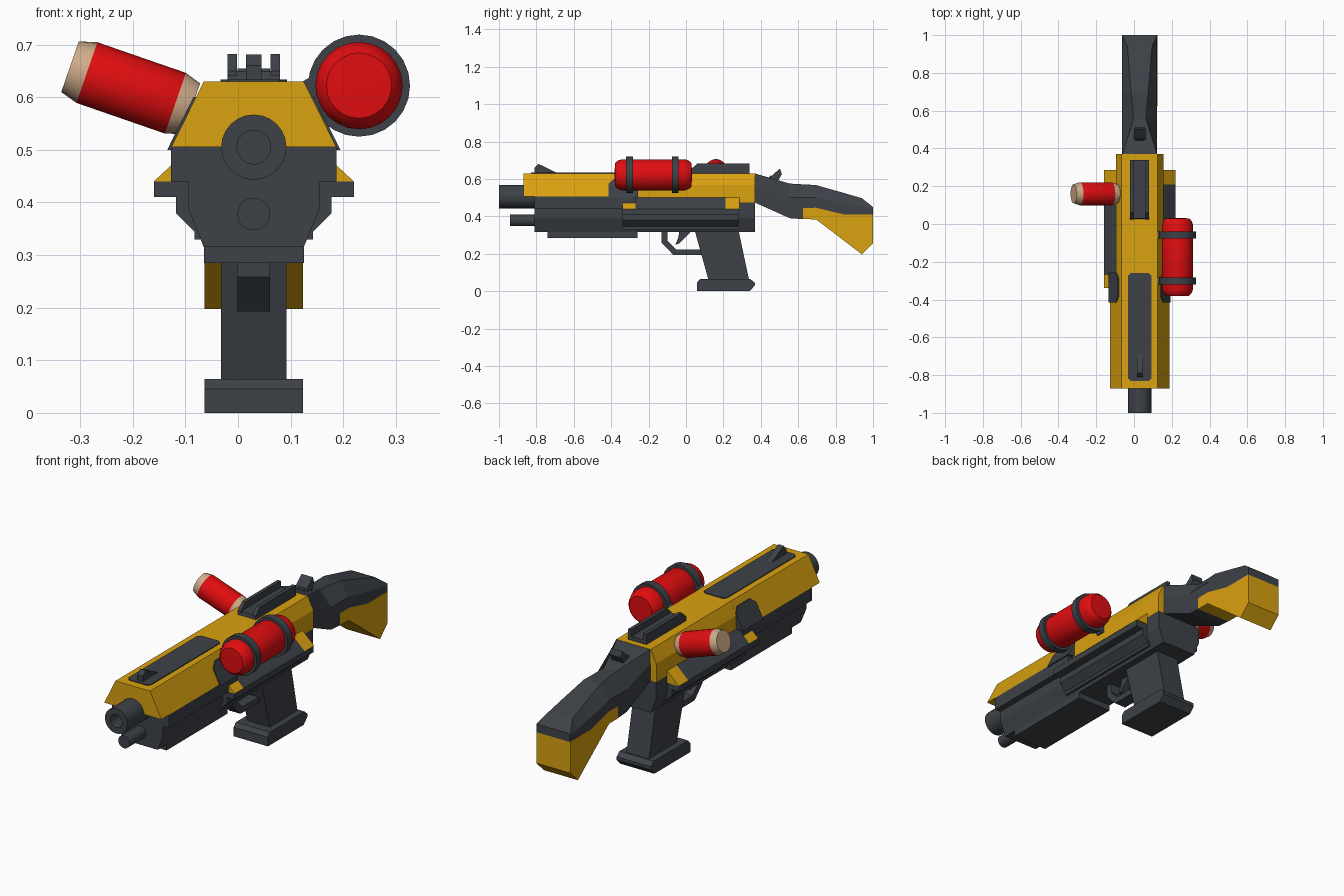
import bpy, bmesh, math
from mathutils import Vector

CX = 0.03  # centre plane of the gun


def material(name, rgb):
    m = bpy.data.materials.new(name)
    m.diffuse_color = (*rgb, 1)
    return m


DARK = material("dark grey", (0.047, 0.054, 0.064))
YELLOW = material("yellow", (0.70, 0.36, 0.005))
RED = material("red", (0.75, 0.004, 0.005))
BEIGE = material("beige", (0.62, 0.41, 0.25))
BLACK = material("near black", (0.018, 0.021, 0.024))


def finish(name, bm, mats):
    bmesh.ops.remove_doubles(bm, verts=bm.verts, dist=1e-5)
    bmesh.ops.recalc_face_normals(bm, faces=bm.faces)
    me = bpy.data.meshes.new(name)
    bm.to_mesh(me)
    bm.free()
    for m in mats:
        me.materials.append(m)
    ob = bpy.data.objects.new(name, me)
    bpy.context.collection.objects.link(ob)
    return ob


def loft(name, rings, mat):
    """Skin a list of equal-length point rings and cap both ends."""
    bm = bmesh.new()
    vs = [[bm.verts.new(p) for p in r] for r in rings]
    n = len(rings[0])
    for a, b in zip(vs, vs[1:]):
        for i in range(n):
            j = (i + 1) % n
            bm.faces.new((a[i], a[j], b[j], b[i]))
    bm.faces.new(vs[0])
    bm.faces.new(vs[-1])
    return finish(name, bm, [mat])


def along_y(name, prof, y0, y1, mat):
    """Extrude (offset from centre plane, z) outline along y."""
    return loft(name, [[(CX + x, y, z) for x, z in prof] for y in (y0, y1)], mat)


def along_x(name, prof, hw, mat, cx=CX):
    """Extrude (y, z) outline across the gun."""
    return loft(name, [[(x, y, z) for y, z in prof] for x in (cx - hw, cx + hw)], mat)


def sym(half):
    return half + [(-x, z) for x, z in reversed(half)]


def lathe(name, prof, origin, axis, mats, n=24, bands=None, smooth=True):
    """Spin (radius, distance) profile about an axis; bands = material index per segment."""
    q = Vector((0, 0, 1)).rotation_difference(Vector(axis).normalized())
    o = Vector(origin)
    bm = bmesh.new()
    rings = [[bm.verts.new(o + q @ Vector((r * math.cos(2 * math.pi * i / n),
                                          r * math.sin(2 * math.pi * i / n), t)))
              for i in range(n)] for r, t in prof]
    for k, (a, b) in enumerate(zip(rings, rings[1:])):
        for i in range(n):
            j = (i + 1) % n
            f = bm.faces.new((a[i], a[j], b[j], b[i]))
            f.material_index = bands[k] if bands else 0
    ob = finish(name, bm, mats)
    if smooth:
        bpy.context.view_layer.objects.active = ob
        ob.select_set(True)
        bpy.ops.object.shade_smooth_by_angle(angle=math.radians(42))
        ob.select_set(False)
    return ob


# Upper cover: wide front section and narrower rear section
along_y("upper_cover_front", sym([(0.095, 0.63), (0.157, 0.505)]), -0.87, -0.26, YELLOW)
along_y("upper_cover_rear", sym([(0.095, 0.63), (0.126, 0.567), (0.126, 0.475)]),
        -0.27, 0.37, YELLOW)

# Lower receiver
along_y("receiver_top", sym([(0.157, 0.505), (0.157, 0.44)]), -0.81, -0.27, DARK)
along_y("receiver", sym([(0.1255, 0.5), (0.1255, 0.39), (0.095, 0.315)]), -0.81, 0.28, DARK)
along_y("receiver_rear", sym([(0.125, 0.476), (0.125, 0.39), (0.095, 0.315)]), 0.27, 0.37, DARK)
along_y("receiver_side_box", sym([(0.148, 0.44), (0.148, 0.38), (0.113, 0.345), (0.113, 0.33)]),
        -0.34, 0.28, DARK)
along_y("bottom_rail", sym([(0.095, 0.32), (0.095, 0.285)]), -0.74, -0.26, DARK)

# Side ledges, wedges and cover patches
for s, side in ((1, "right"), (-1, "left")):
    along_y(side + "_ledge", [(s * 0.11, 0.44), (s * 0.19, 0.44), (s * 0.19, 0.41),
                              (s * 0.11, 0.41)], -0.34, 0.28, DARK)
    wedge = [(s * 0.12, 0.505), (s * 0.19, 0.44), (s * 0.12, 0.44)]
    for part, y0, y1, m in (("front", -0.34, -0.27, YELLOW), ("middle", -0.27, 0.21, DARK),
                            ("rear", 0.21, 0.285, YELLOW)):
        along_y(side + "_wedge_" + part, wedge, y0, y1, m)
    patch = [(-0.415, 0.50), (-0.415, 0.575), (-0.385, 0.60), (-0.285, 0.60),
             (-0.257, 0.575), (-0.257, 0.50)]
    loft(side + "_cover_patch",
         [[(CX + s * (0.157 - (z - 0.505) * 0.496 + d), y, z) for y, z in patch]
          for d in (-0.03, 0.005)], DARK)

# Top plate and front sight
c = 0.015
loft("top_plate", [[(CX + x, y, z) for x, y in
                    [(-0.063, -0.83 + c), (-0.063 + c, -0.83), (0.063 - c, -0.83), (0.063, -0.83 + c),
                     (0.063, -0.26 - c), (0.063 - c, -0.26), (-0.063 + c, -0.26), (-0.063, -0.26 - c)]]
                   for z in (0.625, 0.634)], DARK)
along_x("front_sight", [(-0.81, 0.63), (-0.81, 0.66), (-0.79, 0.681), (-0.685, 0.63)], 0.015, DARK)

# Scope rail: base with two side walls
along_x("rail_base", [(0.025, 0.625), (0.03, 0.65), (0.34, 0.65), (0.34, 0.625)], 0.05, DARK)
for s in (-1, 1):
    along_x("rail_wall", [(0.025, 0.64), (0.025, 0.65), (0.06, 0.682), (0.34, 0.682), (0.34, 0.64)],
            0.009, DARK, CX + s * 0.041)

# Barrel with bore, and lower tube
lathe("barrel", [(0, -0.93), (0.032, -0.93), (0.032, -1), (0.062, -1), (0.062, -0.8), (0, -0.8)],
      (CX, 0, 0.505), (0, 1, 0), [DARK])
lathe("lower_tube", [(0, -0.94), (0.031, -0.94), (0.031, -0.8), (0, -0.8)],
      (CX, 0, 0.378), (0, 1, 0), [DARK])

# Grip, base, trigger and guard
along_x("grip", [(0.045, 0.33), (0.28, 0.33), (0.337, 0.06), (0.12, 0.06)], 0.062, DARK)
along_x("grip_base", [(0.058, 0), (0.058, 0.045), (0.075, 0.064), (0.345, 0.064), (0.368, 0.045),
                      (0.368, 0.03), (0.34, 0)], 0.094, DARK)
along_x("trigger_guard", [(-0.13, 0.33), (-0.13, 0.258), (-0.067, 0.193), (0.1, 0.193), (0.1, 0.222),
                          (-0.052, 0.222), (-0.1, 0.27), (-0.1, 0.33)], 0.031, DARK)
along_x("trigger", [(-0.035, 0.33), (-0.04, 0.29), (-0.057, 0.248), (-0.035, 0.255), (0.02, 0.31),
                    (0.025, 0.33)], 0.018, DARK)

# Shoulder stock: (y, top z, top half width, shoulder z, bottom z)
stations = [(0.365, 0.63, 0.093, 0.56, 0.475), (0.555, 0.575, 0.033, 0.50, 0.39),
            (0.625, 0.571, 0.038, 0.50, 0.385), (0.63, 0.571, 0.038, 0.50, 0.443),
            (0.695, 0.567, 0.045, 0.50, 0.443), (0.84, 0.526, 0.057, 0.47, 0.409),
            (0.94, 0.497, 0.065, 0.452, 0.409), (1.0, 0.45, 0.093, 0.445, 0.409)]
loft("stock", [[(CX + x, y, z) for x, z in sym([(tw, top), (0.093, sh), (0.093, bot)])]
               for y, top, tw, sh, bot in stations], DARK)
along_x("stock_butt", [(0.625, 0.385), (0.625, 0.445), (0.695, 0.446), (0.84, 0.411), (1, 0.411),
                       (1, 0.255), (0.94, 0.197), (0.695, 0.384)], 0.0935, YELLOW)
along_x("rear_sight", [(0.43, 0.59), (0.45, 0.61), (0.502, 0.655), (0.512, 0.625), (0.475, 0.56)],
        0.031, DARK)
along_x("rear_sight_notch", [(0.437, 0.603), (0.455, 0.619), (0.455, 0.59)], 0.022, BLACK)

# Red canister on the right with two clamp rings
can = (0.23, 0, 0.622)
lathe("canister", [(0, -0.382), (0.062, -0.38), (0.074, -0.368), (0.083, -0.345), (0.083, -0.005),
                   (0.074, 0.018), (0.062, 0.03), (0, 0.032)], can, (0, 1, 0), [RED])
for y in (-0.32, -0.076):
    lathe("clamp_ring", [(0.08, y), (0.097, y), (0.097, y + 0.037), (0.08, y + 0.037), (0.08, y)],
          can, (0, 1, 0), [DARK])
    along_y("clamp_bracket", [(0.09, 0.628), (0.11, 0.64), (0.13, 0.62), (0.145, 0.55),
                              (0.14, 0.53), (0.10, 0.55)], y, y + 0.037, DARK)

# Tilted shell on the left with beige caps and a stem
axis = (-0.945, 0, 0.327)
lathe("side_shell", [(0, -0.122), (0.051, -0.122), (0.061, -0.09), (0.061, 0.088), (0.051, 0.122),
                     (0, 0.122)], (-0.204, 0.16, 0.618), axis, [RED, BEIGE], bands=[1, 1, 0, 1, 1])
lathe("shell_stem", [(0, -0.2), (0.017, -0.2), (0.017, -0.1), (0, -0.1)],
      (-0.204, 0.16, 0.618), axis, [DARK], n=12)
